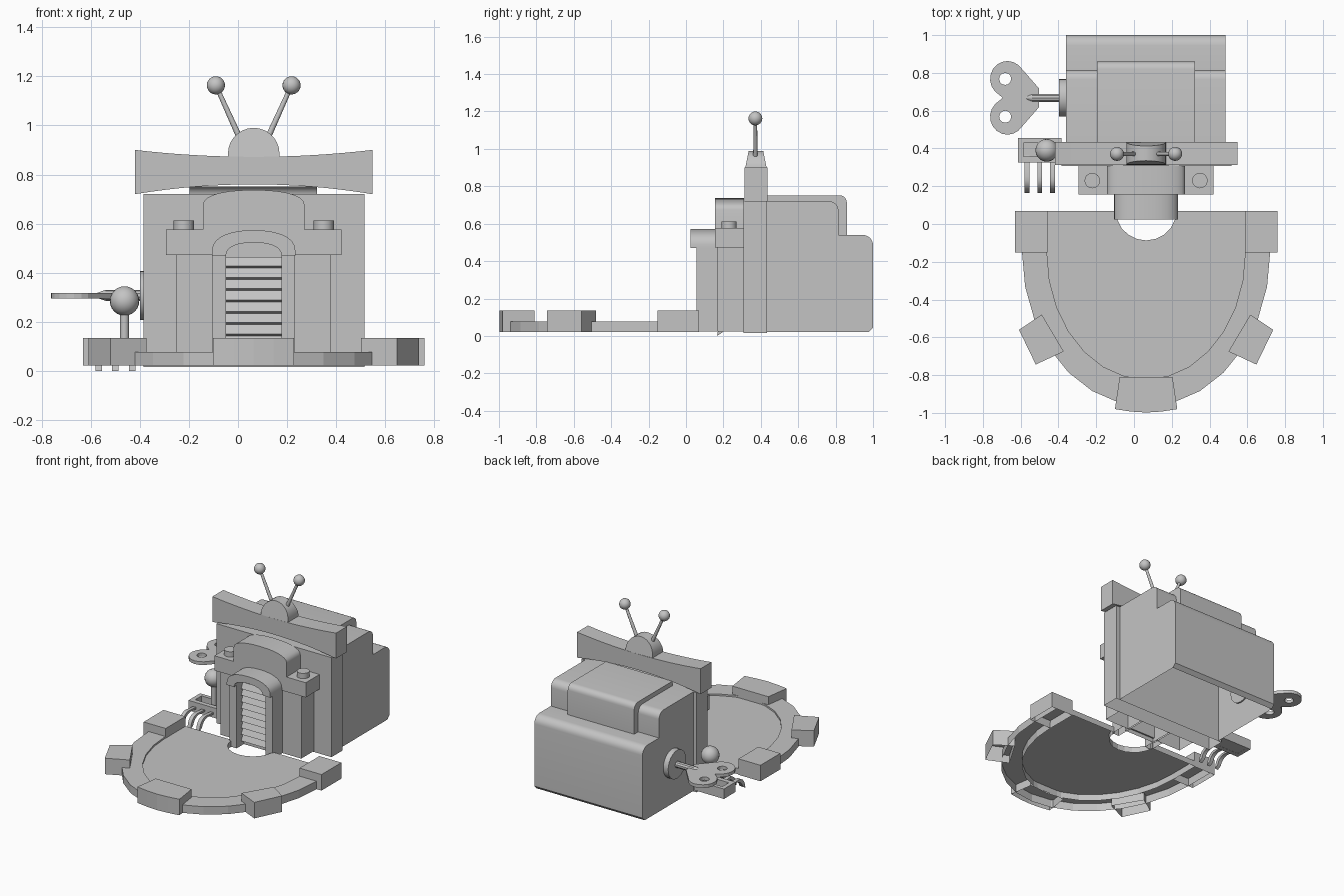
import bpy, bmesh, math
from mathutils import Vector, Matrix

if "Cube" in bpy.data.objects:
    bpy.data.objects.remove(bpy.data.objects["Cube"])

GREY = (0.55, 0.55, 0.55, 1)
mat = bpy.data.materials.new("plain grey")
mat.use_nodes = True
mat.diffuse_color = GREY
mat.node_tree.nodes["Principled BSDF"].inputs["Base Color"].default_value = GREY
CX = 0.064  # symmetry axis of the building


def finish(name, bm, smooth, drop=""):
    """Make the object; drop names axes whose low-side faces are left open."""
    bmesh.ops.recalc_face_normals(bm, faces=bm.faces)
    for axis in drop:
        k = 'xyz'.index(axis)
        low = min(v.co[k] for v in bm.verts) + 0.001
        gone = [f for f in bm.faces if all(v.co[k] < low for v in f.verts)]
        bmesh.ops.delete(bm, geom=gone, context='FACES')
    me = bpy.data.meshes.new(name)
    bm.to_mesh(me)
    bm.free()
    me.materials.append(mat)
    ob = bpy.data.objects.new(name, me)
    bpy.context.collection.objects.link(ob)
    if smooth:
        bpy.ops.object.select_all(action='DESELECT')
        ob.select_set(True)
        bpy.context.view_layer.objects.active = ob
        bpy.ops.object.shade_smooth_by_angle(angle=math.radians(35))
    return ob


def prism(name, loops, axis, lo, hi, smooth=False, drop=""):
    """Extrude outline loops (outer, then holes) along an axis."""
    place = {'x': lambda a, b: (lo, a, b), 'y': lambda a, b: (a, lo, b),
             'z': lambda a, b: (a, b, lo)}[axis]
    bm = bmesh.new()
    edges = []
    for loop in loops:
        vs = [bm.verts.new(place(*p)) for p in loop]
        edges += [bm.edges.new((vs[i - 1], vs[i])) for i in range(len(vs))]
    if len(loops) == 1:
        bm.faces.new(vs)
    else:
        bmesh.ops.triangle_fill(bm, edges=edges, use_beauty=True)
    ext = bmesh.ops.extrude_face_region(bm, geom=bm.faces[:])
    step = Vector([hi - lo if a == axis else 0 for a in 'xyz'])
    bmesh.ops.translate(bm, vec=step, verts=[v for v in ext['geom'] if isinstance(v, bmesh.types.BMVert)])
    return finish(name, bm, smooth, drop)


def box(name, x, y, z, drop=""):
    return prism(name, [[(x[0], y[0]), (x[1], y[0]), (x[1], y[1]), (x[0], y[1])]], 'z', *z, drop=drop)


def rod(name, a, b, r1, r2=None, seg=16):
    a, b = Vector(a), Vector(b)
    bm = bmesh.new()
    rot = (b - a).to_track_quat('Z', 'Y').to_matrix().to_4x4()
    bmesh.ops.create_cone(bm, cap_ends=True, segments=seg, radius1=r1, radius2=r1 if r2 is None else r2,
                          depth=(b - a).length, matrix=Matrix.Translation((a + b) / 2) @ rot)
    return finish(name, bm, True)


def ball(name, c, r):
    bm = bmesh.new()
    bmesh.ops.create_uvsphere(bm, u_segments=20, v_segments=12, radius=r, matrix=Matrix.Translation(c))
    return finish(name, bm, True)


def arc(cx, cy, rx, ry, a0, a1, n, power=2):
    """Points on a (super)ellipse arc, angles in degrees."""
    pts = []
    for i in range(n + 1):
        t = math.radians(a0 + (a1 - a0) * i / n)
        c, s = math.cos(t), math.sin(t)
        pts.append((cx + rx * math.copysign(abs(c) ** (2 / power), c),
                    cy + ry * math.copysign(abs(s) ** (2 / power), s)))
    return pts


def arch(hw, base, spring, top, n=14, power=2.3):
    return [(CX + hw, base)] + arc(CX, spring, hw, top - spring, 0, 180, n, power) + [(CX - hw, base)]


# Main building: hollow stepped rear body, raised roof and front wall
body = ([(0.433, 0.02), (0.975, 0.02), (1.0, 0.045)] + arc(0.945, 0.485, 0.055, 0.055, 0, 90, 6)
        + [(0.815, 0.54)] + arc(0.765, 0.67, 0.05, 0.05, 0, 90, 6) + [(0.433, 0.72)])
prism("rear_body", [body], 'x', -0.36, 0.485, True, "zy")
roof = [(0.433, 0.54), (0.86, 0.54)] + arc(0.82, 0.712, 0.04, 0.04, 0, 90, 5) + [(0.433, 0.752)]
prism("raised_roof", [roof], 'x', -0.197, 0.322, True, "zy")
box("front_wall", (-0.385, 0.515), (0.308, 0.433), (0.017, 0.72), "z")

# Curved sign board with tapered dome
N = 16
top, bottom = [], []
for i in range(N + 1):
    t = 2 * i / N - 1
    top.append((CX + 0.483 * t, 0.872 + 0.028 * t * t))
    bottom.append((CX + 0.483 * t, 0.76 - 0.04 * t * t))
prism("sign_board", [top + bottom[::-1]], 'y', 0.313, 0.435, True)
dome = prism("sign_dome", [arch(0.105, 0.85, 0.885, 0.99, power=2)], 'y', 0.313, 0.435, True)
for v in dome.data.vertices:
    f = 1 - 0.36 * max(0, (v.co.z - 0.88) / 0.11)
    v.co.y = 0.374 + (v.co.y - 0.374) * f

# Antennae, cornice studs, pilasters and door posts in pairs
for s, side in ((-1, "right"), (1, "left")):
    tip = (CX + s * 0.154, 0.371, 1.163)
    rod(side + "_antenna", (CX + s * 0.06, 0.371, 0.955), tip, 0.012, 0.009, 12)
    ball(side + "_antenna_ball", tip, 0.037)
    stud = CX + s * 0.285
    rod(side + "_stud", (stud, 0.23, 0.56), (stud, 0.23, 0.613), 0.041)
    box(side + "_pilaster", sorted((CX + s * 0.113, CX + s * 0.315)), (0.165, 0.308), (0.025, 0.475), "z")
    box(side + "_door_post", sorted((CX + s * 0.113, CX + s * 0.168)), (0.055, 0.165), (0.025, 0.475), "z")
    box(side + "_cornice", sorted((CX + s * 0.113, CX + s * 0.357)), (0.155, 0.31), (0.472, 0.576))

# Door surround, pediment and slatted shutter
prism("pediment", [arch(0.207, 0.55, 0.675, 0.737)], 'y', 0.155, 0.31, True)
surround = arch(0.17, 0.47, 0.488, 0.573) + arch(0.113, 0.47, 0.47, 0.523)[::-1]
prism("door_arch", [surround], 'y', 0.025, 0.16, True)
prism("door_back", [arch(0.125, 0.025, 0.47, 0.56)], 'y', 0.135, 0.308, drop="z")
slats = [(0.15, 0.465)]
for i in range(9):
    z = 0.465 - 0.046 * i
    slats += [(0.125, z), (0.105, z - 0.038)]
prism("shutter", [slats + [(0.15, 0.05)]], 'x', CX - 0.113, CX + 0.113)

# Forecourt: floor with round notch, rim and blocks, all open underneath
FRONT = 0.07


def horseshoe(hw, depth):
    return [(CX - hw, FRONT)] + arc(CX, -0.15, hw, depth, 180, 360, 14) + [(CX + hw, FRONT)]


notch = arc(CX, FRONT, 0.16, 0.157, 0, -180, 10)
prism("forecourt_floor", [horseshoe(0.526, 0.673) + notch], 'z', 0.025, 0.066, drop="z")
prism("forecourt_rim", [horseshoe(0.657, 0.815) + horseshoe(0.525, 0.672)[::-1]], 'z', 0.022, 0.078, drop="z")
for s, side in ((-1, "right"), (1, "left")):
    box(side + "_end_block", sorted((CX + s * 0.523, CX + s * 0.695)), (-0.152, FRONT), (0.022, 0.135), "z")
    quad = [(0.552, -0.48), (0.436, -0.675), (0.584, -0.744), (0.673, -0.56)]
    prism(side + "_angled_block", [[(CX + s * x, y) for x, y in quad]], 'z', 0.022, 0.135, drop="z")
front = [(-0.14, -0.81), (0.14, -0.81), (0.165, -0.98), (0.08, -0.993),
         (0, -0.998), (-0.08, -0.993), (-0.165, -0.98)]
prism("front_block", [[(CX + x, y) for x, y in front]], 'z', 0.022, 0.135, drop="z")

# Wind-up key on the right wall
KY, KZ = 0.668, 0.308
upper = [(-0.503, KY + 0.05)] + arc(-0.67, KY + 0.1, 0.092, 0.095, 50, 225, 9)
heart = upper + [(-0.695, KY)] + [(x, 2 * KY - y) for x, y in upper[::-1]]
holes = [arc(-0.682, KY + d, 0.032, 0.032, 0, 330, 11) for d in (0.1, -0.1)]
prism("key_handle", [heart] + holes, 'z', 0.295, 0.318)
rod("key_shaft", (-0.54, KY, KZ), (-0.35, KY, KZ), 0.022, seg=10)
rod("key_shaft_tip", (-0.54, KY, KZ), (-0.585, KY, KZ), 0.022, 0.006, 10)
rod("key_disc", (-0.398, KY, KZ), (-0.35, KY, KZ), 0.1, seg=24)

# Lever box with ball lever and three curved tines
outer = [(-0.615, 0.325), (-0.385, 0.325), (-0.385, 0.455), (-0.615, 0.455)]
slot = [(-0.585, 0.358), (-0.42, 0.358), (-0.42, 0.428), (-0.585, 0.428)]
prism("lever_box", [outer, slot], 'z', 0.04, 0.11)
box("lever_box_floor", (-0.6, -0.4), (0.34, 0.44), (0.041, 0.06))
rod("lever", (-0.462, 0.39, 0.05), (-0.462, 0.39, 0.26), 0.018)
ball("lever_ball", (-0.462, 0.39, 0.285), 0.06)
for i in range(3):
    x = -0.567 + 0.068 * i
    path = [(0.34, 0.075)] + arc(0.24, 0.014, 0.07, 0.07, 80, 165, 5) + [(0.165, 0.0)]
    back = [(y + 0.022, max(0.004, z - 0.014)) for y, z in path[::-1][1:]]
    prism("tine_%d" % (i + 1), [path + back], 'x', x - 0.013, x + 0.013, True)
